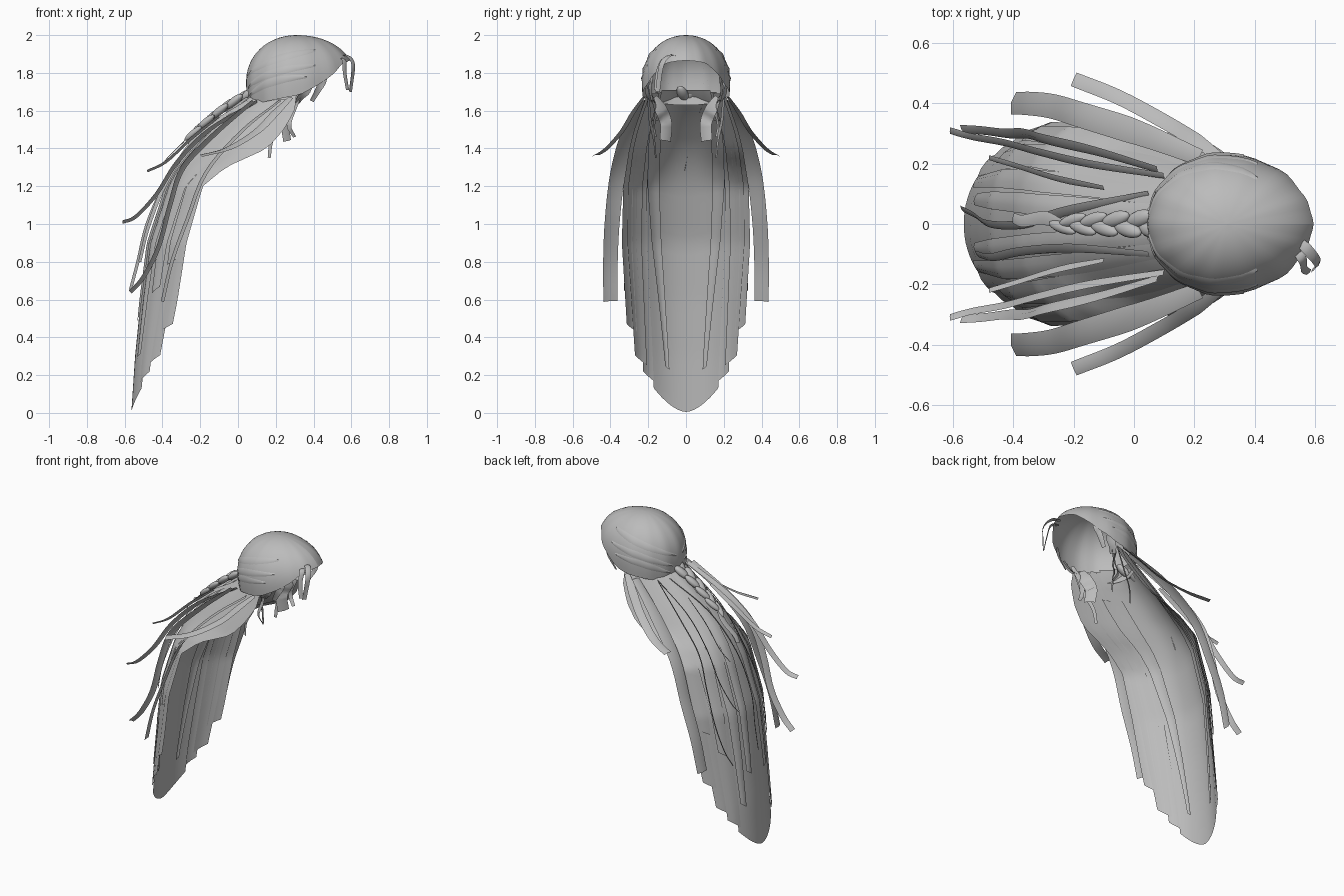
import bpy, math
from mathutils import Vector

if "Cube" in bpy.data.objects:
    bpy.data.objects.remove(bpy.data.objects["Cube"])

mat = bpy.data.materials.new("grey_hair")
mat.diffuse_color = (0.5, 0.5, 0.5, 1)
mat.use_nodes = True
mat.node_tree.nodes["Principled BSDF"].inputs["Base Color"].default_value = mat.diffuse_color


def make(name, verts, faces, angle=50):
    me = bpy.data.meshes.new(name)
    me.from_pydata([tuple(v) for v in verts], [], faces)
    me.materials.append(mat)
    ob = bpy.data.objects.new(name, me)
    bpy.context.collection.objects.link(ob)
    bpy.ops.object.select_all(action='DESELECT')
    ob.select_set(True)
    bpy.context.view_layer.objects.active = ob
    bpy.ops.object.shade_smooth_by_angle(angle=math.radians(angle))
    return ob


def grid_faces(rows, cols):
    return [(r * cols + c, r * cols + c + 1, (r + 1) * cols + c + 1, (r + 1) * cols + c)
            for r in range(rows - 1) for c in range(cols - 1)]


def lerp_table(table, k):
    """Linear lookup in rows sorted by a rising first value."""
    k = min(max(k, table[0][0]), table[-1][0])
    for a, b in zip(table, table[1:]):
        if k <= b[0]:
            f = (k - a[0]) / (b[0] - a[0])
            return [p + (q - p) * f for p, q in zip(a[1:], b[1:])]


def smooth_path(pts, n=5):
    p = [Vector(q) for q in pts]
    p = [2 * p[0] - p[1]] + p + [2 * p[-1] - p[-2]]
    out = []
    for i in range(1, len(p) - 2):
        a, b, c, d = p[i - 1:i + 3]
        for k in range(n):
            t = k / n
            out.append(0.5 * (2 * b + (c - a) * t + (2 * a - 5 * b + 4 * c - d) * t * t
                              + (3 * b - a - 3 * c + d) * t ** 3))
    return out + [p[-2]]


def ribbon(name, pts, width, side=(0, 1, 0), taper=0.7, bulge=0.12, mirror=False):
    """Flat lock with a slight bulge, following a smooth path."""
    for s in ((1, -1) if mirror else (1,)):
        path = smooth_path([(x, y * s, z) for x, y, z in pts])
        sd0 = Vector((side[0], side[1] * s, side[2])).normalized()
        verts, n = [], len(path)
        for i, p in enumerate(path):
            t = i / (n - 1)
            tan = (path[min(i + 1, n - 1)] - path[max(i - 1, 0)]).normalized()
            sd = (sd0 - tan * sd0.dot(tan)).normalized()
            w = width * (0.6 + 0.4 * min(1, t * 4)) * (1 - (1 - taper) * t) / 2
            nor = tan.cross(sd)
            if nor.z < 0:
                nor = -nor
            verts += [p - sd * w, p + nor * w * bulge * 2, p + sd * w]
        tag = name if not mirror else name + ("_left" if s > 0 else "_right")
        make(tag, verts, grid_faces(n, 3))


# scalp cap: open egg-shaped shell whose rim rises toward the face
RIM = [(0.05, 1.63), (0.2, 1.66), (0.33, 1.685), (0.44, 1.745), (0.5, 1.79), (0.57, 1.85), (0.62, 1.865)]


def cap_point(a, z, grow=0.0):
    u = (z - 1.75) / 0.25
    front = max(0, math.cos(a))
    w = (1 - min(1, u) ** (2.1 + 0.2 * front)) ** (1 / 2.05) if u > 0 else 1 - 0.18 * u * u
    w *= 1 + 0.008 * math.cos(a * 14)
    rx = 0.31 if front else 0.265
    return Vector((0.31 + (rx + grow) * w * math.cos(a),
                   (0.235 + grow) * (1 - 0.13 * front) * w * math.sin(a), z + grow * max(u, 0)))


seg, rings = 64, 18
verts = []
for r in range(rings):
    for i in range(seg + 1):
        a = 2 * math.pi * i / seg
        z0 = lerp_table(RIM, 0.31 + (0.31 if math.cos(a) > 0 else 0.265) * math.cos(a))[0]
        t = (r + 0.02) / (rings - 1 + 0.02)
        verts.append(cap_point(a, 2.0 - (2.0 - z0) * (1 - math.cos(t * math.pi / 2))))
make("scalp_cap", verts, grid_faces(rings, seg + 1), 70)

# thin locks combed over the cap from the hairline to the nape
for k, (a0, z0, a1, z1) in enumerate([(70, 1.84, 165, 1.72), (80, 1.78, 160, 1.68), (65, 1.92, 172, 1.78)]):
    for s in (1, -1):
        vs = []
        for i in range(17):
            t = i / 16
            a = math.radians(a0 + (a1 - a0) * t) * s
            zc = z0 + (z1 - z0) * t + 0.02 * math.sin(math.pi * t)
            w = 0.022 * math.sin(math.pi * (0.1 + 0.8 * t))
            vs += [cap_point(a, zc - w, 0.0), cap_point(a, zc, 0.005), cap_point(a, zc + w, 0.0)]
        make(f"combed_lock_{k}_{'left' if s > 0 else 'right'}", vs, grid_faces(17, 3))

# long curtain: height -> back x, half width, forward sweep of the edges
CURTAIN = [(0.0, -.56, .28, .12), (0.3, -.54, .29, .15), (0.6, -.51, .31, .18), (0.9, -.47, .33, .19),
           (1.2, -.37, .325, .18), (1.3, -.32, .31, .25), (1.4, -.25, .295, .40), (1.5, -.15, .27, .39),
           (1.6, -.04, .235, .34), (1.68, .07, .205, .24), (1.72, .09, .19, .2)]


def curtain(v, z, off=0.0):
    xb, w, d = lerp_table(CURTAIN, z)
    return Vector((xb + d * abs(v) ** 2.3 - off * (1 - 0.6 * min(1, v * v)), v * (w + off), z))


def panel(name, top, bottom, ztop, end, off=0.0, cols=5, rows=34):
    """Piece of the curtain between two across-positions; end(v) gives the tip height."""
    vs = []
    for r in range(rows):
        t = r / (rows - 1)
        for c in range(cols):
            f = c / (cols - 1)
            a = top[0] + (top[1] - top[0]) * f
            b = bottom[0] + (bottom[1] - bottom[0]) * f
            v = a + (b - a) * t
            z = ztop + (end(v) - ztop) * t
            vs.append(curtain(v, z, off + 0.005 * math.sin(math.pi * f)))
    make(name, vs, grid_faces(rows, cols))


panel("back_curtain", (-.66, .66), (-.6, .6), 1.71, lambda v: 0.005 + 0.3 * abs(v) ** 1.7, 0, 17)
# side panels step up toward the front, overlay and lining locks add layers
LOCKS = [("side_panel_a", (.55, .8), (.55, .78), 1.7, .19, .004),
         ("side_panel_b", (.7, .95), (.72, .93), 1.69, .28, 0),
         ("side_panel_c", (.85, 1.0), (.86, 1.03), 1.68, .45, .003),
         ("over_lock_a", (.05, .3), (.2, .32), 1.67, .5, .014),
         ("over_lock_b", (.3, .55), (.4, .52), 1.67, .3, .012),
         ("over_lock_c", (.5, .8), (.62, .76), 1.67, .65, .014),
         ("over_lock_d", (.75, .97), (.82, .95), 1.66, .8, .012),
         ("lining_lock", (.5, .75), (.32, .4), 1.55, .24, -.012)]
for name, top, bot, zt, ze, off in LOCKS:
    for s in (1, -1):
        # slanted tips: each lock is cut higher toward its outer edge
        mid = (bot[0] + bot[1]) / 2
        panel(name + ("_left" if s > 0 else "_right"), [s * q for q in top], [s * q for q in bot],
              zt, lambda v, ze=ze, mid=mid: ze + 0.25 * (abs(v) - mid), off, 4)

# braid at the back: alternating plump lobes and a loose tail
path = smooth_path([(.06, 0, 1.69), (-.06, 0, 1.625), (-.17, 0, 1.54), (-.27, 0, 1.45)], 3)
for i, p in enumerate(path[:-1]):
    t = i / (len(path) - 1)
    s = 1 if i % 2 else -1
    bpy.ops.mesh.primitive_uv_sphere_add(segments=14, ring_count=8, location=p + Vector((0, .018 * s * (1 - .4 * t), 0)),
                                         rotation=(0, math.radians(-38), math.radians(20 * s)))
    ob = bpy.context.object
    ob.name = f"braid_lobe_{i}"
    ob.scale = (.06, .03 * (1 - .4 * t), .024 * (1 - .3 * t))
    ob.data.materials.append(mat)
    bpy.ops.object.shade_smooth()
ribbon("braid_tail", [(-.24, 0, 1.48), (-.3, .02, 1.42), (-.37, .01, 1.35), (-.4, .02, 1.31)], .05)
ribbon("braid_wisp", [(-.1, .12, 1.57), (-.25, .15, 1.45), (-.38, .19, 1.33), (-.48, .22, 1.28)], .03,
       (-.5, 1, .5), mirror=True)

# flyaway locks behind and beside the curtain, tilted so both faces show
TILT = (-.6, 1, .5)
ribbon("high_flyaway", [(.1, .16, 1.65), (-.15, .2, 1.5), (-.32, .24, 1.33), (-.43, .27, 1.16),
                        (-.54, .29, 1.04), (-.61, .31, 1.01)], .04, TILT, mirror=True)
ribbon("low_flyaway", [(.08, .18, 1.65), (-.12, .24, 1.48), (-.29, .28, 1.3), (-.36, .3, 1.1),
                       (-.42, .3, .88), (-.5, .31, .72), (-.57, .315, .64)], .05, TILT, mirror=True)
ribbon("centre_flyaway", [(.05, .1, 1.65), (-.2, .05, 1.48), (-.37, .0, 1.24), (-.48, .0, 1.0),
                          (-.53, .03, .8), (-.57, .05, .65)], .04, TILT)
ribbon("offset_flyaway", [(.05, -.1, 1.65), (-.2, -.08, 1.48), (-.37, -.09, 1.24), (-.47, -.11, 1.0),
                          (-.52, -.1, .8)], .04, TILT)
ribbon("temple_flyaway", [(.28, .225, 1.67), (.2, .28, 1.59), (.1, .34, 1.49), (-.05, .42, 1.40),
                          (-.2, .48, 1.36)], .055, (1, .5, 0), 0.9, mirror=True)
ribbon("outer_lock", [(.22, .22, 1.65), (.02, .3, 1.49), (-.17, .36, 1.27), (-.27, .39, 1.02),
                      (-.35, .4, .8), (-.4, .4, .59)], .09, (0.25, 1, 0), 0.85, mirror=True)

# short wisps under the ears
ribbon("ear_flap", [(.28, .17, 1.67), (.27, .13, 1.6), (.25, .105, 1.53), (.26, .11, 1.44)], .08, (.7, 1, 0), .9, mirror=True)
ribbon("ear_wisp", [(.3, .2, 1.68), (.24, .19, 1.55), (.18, .17, 1.45), (.165, .16, 1.35)], .035, (1, .5, 0), .5, mirror=True)
ribbon("ear_curl", [(.33, .19, 1.7), (.29, .16, 1.6), (.27, .17, 1.52), (.3, .16, 1.46)], .04, (1, .5, 0), .5, mirror=True)
ribbon("cheek_wisp", [(.46, .18, 1.78), (.43, .19, 1.72), (.39, .18, 1.65)], .05, (1, -.4, 0), .5, mirror=True)
ribbon("jaw_wisp", [(.38, .21, 1.73), (.34, .2, 1.68), (.31, .17, 1.64)], .06, (1, -.2, .3), .6, mirror=True)

# forelock curling over the brow
ribbon("forelock_a", [(.54, -.05, 1.885), (.58, -.09, 1.89), (.61, -.13, 1.84), (.595, -.15, 1.7)], .04, (.7, 1, 0))
ribbon("forelock_b", [(.53, -.08, 1.87), (.56, -.12, 1.87), (.565, -.15, 1.8), (.58, -.16, 1.71)], .035, (.9, 1, 0))
